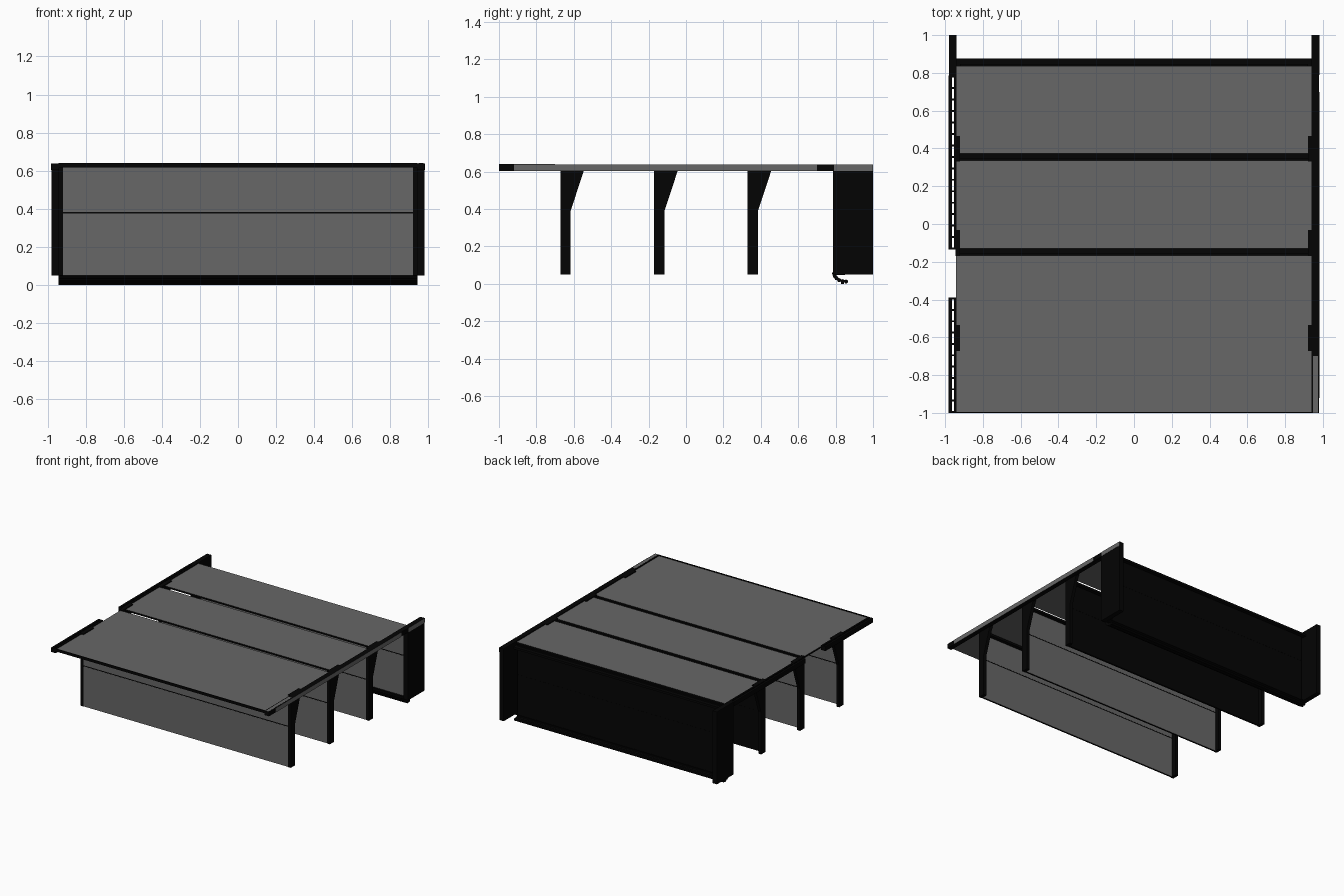
import bpy
import bmesh
import math
from mathutils import Vector

cube = bpy.data.objects.get("Cube")
if cube:
    bpy.data.objects.remove(cube, do_unlink=True)


def make_material(name, value):
    mat = bpy.data.materials.new(name)
    mat.use_nodes = True
    color = (value, value, value, 1)
    mat.diffuse_color = color
    mat.node_tree.nodes["Principled BSDF"].inputs["Base Color"].default_value = color
    return mat


GREY = make_material("panel grey", 0.135)
BLACK = make_material("frame black", 0.0012)


def finish(name, bm, is_grey):
    """Turn a bmesh into an object; is_grey(normal) picks the face colour."""
    bmesh.ops.recalc_face_normals(bm, faces=bm.faces)
    bm.normal_update()
    for face in bm.faces:
        face.material_index = 0 if is_grey(face.normal) else 1
    mesh = bpy.data.meshes.new(name)
    bm.to_mesh(mesh)
    bm.free()
    mesh.materials.append(GREY)
    mesh.materials.append(BLACK)
    obj = bpy.data.objects.new(name, mesh)
    bpy.context.scene.collection.objects.link(obj)


def black(normal):
    return False


def both_sides(normal):
    return abs(normal.y) > 0.5


def front_only(normal):
    return normal.y < -0.5


def horizontal(normal):
    return abs(normal.z) > 0.5


def outward(normal):
    return normal.x > 0.5


def box(name, xs, ys, zs, is_grey=black):
    bm = bmesh.new()
    bmesh.ops.create_cube(bm, size=1)
    for v in bm.verts:
        v.co = Vector([(r[0] + r[1]) / 2 + c * (r[1] - r[0])
                       for c, r in zip(v.co, (xs, ys, zs))])
    finish(name, bm, is_grey)


def extrude_profile(name, points, x0, x1):
    """Extrude a (y, z) outline along x."""
    bm = bmesh.new()
    face = bm.faces.new([bm.verts.new((x0, y, z)) for y, z in points])
    new = bmesh.ops.extrude_face_region(bm, geom=[face])["geom"]
    moved = [g for g in new if isinstance(g, bmesh.types.BMVert)]
    bmesh.ops.translate(bm, verts=moved, vec=(x1 - x0, 0, 0))
    finish(name, bm, black)


BASE, JOINT, ROOF_LOW, ROOF_TOP, TOP = 0.05, 0.38, 0.618, 0.632, 0.64
WIDE = (-0.942, 0.942)
INNER = (-0.922, 0.922)

# Thin partition walls: lower and upper panels, dark joint, beam behind the top
walls = (("front", -0.672, both_sides), ("middle", -0.17, both_sides),
         ("rear", 0.33, front_only), ("back", 0.83, front_only))
for name, y, rule in walls:
    ys = (y + 0.003, y + 0.017)
    box(name + "_wall_lower", INNER, ys, (BASE, JOINT - 0.004), rule)
    box(name + "_wall_upper", INNER, ys, (JOINT + 0.004, ROOF_LOW), rule)
    box(name + "_wall_joint", INNER, (y + 0.004, y + 0.016),
        (JOINT - 0.004, JOINT + 0.004))
    box(name + "_wall_beam", WIDE, (y + 0.005, y + 0.045), (0.59, 0.608))

    # Posts with a slanted bracket at the top; the back wall has columns instead
    if name == "back":
        continue
    outline = [(y, BASE), (y + 0.055, BASE), (y + 0.055, JOINT + 0.01),
               (y + 0.137, TOP - 0.001), (y, TOP - 0.001)]
    for side, sign in (("left", 1), ("right", -1)):
        extrude_profile(f"{name}_{side}_post", outline, sign * 0.92, sign * 0.946)

# Roof panels with open gaps between them, and a thin front edge strip
for name, y0, y1 in (("front", -0.997, -0.166), ("middle", -0.13, 0.335),
                     ("rear", 0.374, 0.836)):
    box(name + "_roof_panel", WIDE, (y0, y1), (ROOF_LOW, ROOF_TOP), horizontal)
box("front_fascia", WIDE, (-1, -0.996), (ROOF_LOW, TOP))

# Back side columns
for side, sign in (("left", 1), ("right", -1)):
    xs = sorted((sign * 0.94, sign * 0.979))
    box(side + "_back_column", xs, (0.785, 1), (BASE, TOP - 0.001))

# Left roof rail, with pale outer facing
RAIL = (0.603, TOP - 0.001)
box("left_rail", (0.94, 0.979), (-1, 0.785), RAIL)
for name, y0, y1 in (("front", -0.92, 0.7), ("back", 0.79, 1)):
    box(f"left_{name}_rail_facing", (0.977, 0.981), (y0, y1), RAIL, outward)
box("left_rail_top_plate", (0.948, 0.974), (-1, -0.7), (TOP - 0.002, TOP), horizontal)

# Right roof rail: two open ladder-like lengths
for part, y0, y1 in (("front", -1, -0.39), ("rear", -0.135, 0.785)):
    box(f"right_{part}_rail_outer", (-0.981, -0.964), (y0, y1), RAIL)
    box(f"right_{part}_rail_inner", (-0.954, -0.94), (y0, y1), RAIL)
    count = round((y1 - y0) / 0.06)
    for i in range(count + 1):
        y = y0 + (y1 - y0 - 0.01) * i / count
        box(f"right_{part}_rung_{i}", (-0.966, -0.952), (y, y + 0.01), RAIL)

# Curved trough below the back wall, with a beaded edge and a cover
center = Vector((0.856, 0.056))
arc = [center - Vector((0.064 * math.cos(a), 0.044 * math.sin(a)))
       for a in [math.radians(d) for d in range(0, 91, 18)]]
inner = [center + (p - center) * 0.85 for p in reversed(arc)]
extrude_profile("back_trough", [tuple(p) for p in arc + inner], -0.942, 0.942)
for i, p in enumerate(arc):
    ring = [(p.x + 0.011 * math.cos(t * math.pi / 4),
             p.y + 0.011 * math.sin(t * math.pi / 4)) for t in range(8)]
    extrude_profile(f"trough_bead_{i}", ring, -0.942, 0.942)
box("trough_cover", WIDE, (0.79, 0.85), (BASE - 0.004, BASE + 0.001))
# Low bead that rests on the ground
box("trough_foot", WIDE, (0.83, 0.845), (0, 0.015))
